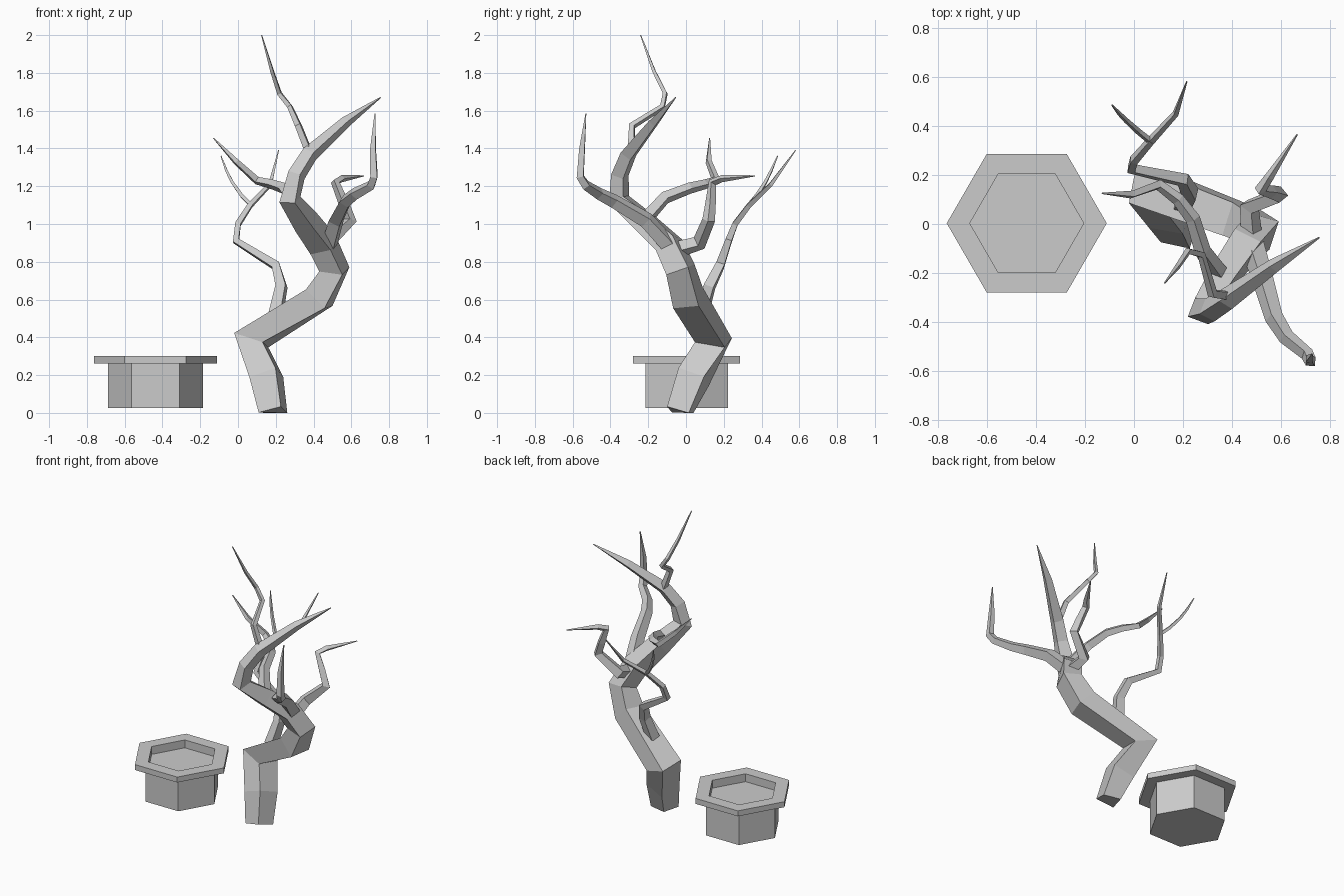
import bpy, bmesh, math
from mathutils import Vector


def finish(bm, name):
    bmesh.ops.recalc_face_normals(bm, faces=bm.faces)
    me = bpy.data.meshes.new(name)
    bm.to_mesh(me)
    bm.free()
    ob = bpy.data.objects.new(name, me)
    bpy.context.collection.objects.link(ob)
    return ob


def skin(bm, rings):
    n = len(rings[0])
    for a, b in zip(rings, rings[1:]):
        for i in range(n):
            j = (i + 1) % n
            bm.faces.new((a[i], a[j], b[j], b[i]))
    bm.faces.new(rings[0])
    bm.faces.new(rings[-1])


def limb(name, path, sides=4, turn=31):
    """Four-sided tapering tube; path rows are x, y, z, corner radius."""
    bm = bmesh.new()
    pts = [Vector(p[:3]) for p in path]
    u = Vector((math.cos(math.radians(turn)), math.sin(math.radians(turn)), 0))
    rings = []
    for i, p in enumerate(pts):
        before = (p - pts[i - 1]).normalized() if i else Vector()
        after = (pts[i + 1] - p).normalized() if i < len(pts) - 1 else Vector()
        t = (before + after).normalized()
        u = (u - t * u.dot(t)).normalized()
        v = t.cross(u)
        ring = []
        for k in range(sides):
            a = 2 * math.pi * k / sides
            c = p + (u * math.cos(a) + v * math.sin(a)) * path[i][3]
            c.z = max(c.z, 0)
            ring.append(bm.verts.new(c))
        rings.append(ring)
    skin(bm, rings)
    return finish(bm, name)


def lathe(name, profile, centre, sides=6):
    bm = bmesh.new()
    rings = []
    for r, z in profile:
        rings.append([bm.verts.new((centre[0] + r * math.cos(2 * math.pi * k / sides),
                                    centre[1] + r * math.sin(2 * math.pi * k / sides), z))
                      for k in range(sides)])
    skin(bm, rings)
    return finish(bm, name)


# Hexagonal pot with flanged rim and shallow recess
lathe("pot", [(.252, .027), (.252, .262), (.326, .262), (.326, .30),
              (.232, .30), (.232, .245)], (-.437, .003))

# Twisting trunk running out into the main leader
limb("trunk", [(.185, -.03, 0, .088), (.15, .04, .19, .105), (.07, .145, .385, .115),
               (.43, .01, .61, .10), (.51, -.03, .76, .09), (.45, -.09, .89, .085),
               (.36, -.22, 1.01, .075), (.275, -.355, 1.13, .062),
               (.31, -.35, 1.26, .05), (.38, -.305, 1.37, .046),
               (.57, -.17, 1.54, .03), (.755, -.055, 1.67, .003)])

# Tall thin top branch
limb("top_branch", [(.375, -.29, 1.38, .024), (.32, -.285, 1.52, .021),
                    (.275, -.125, 1.62, .017), (.22, -.11, 1.69, .015),
                    (.18, -.17, 1.81, .012), (.125, -.24, 2.0, .003)])

# Front right branch
limb("front_branch", [(.48, -.08, .88, .05), (.52, -.21, 1.02, .045),
                      (.57, -.38, 1.12, .038), (.62, -.46, 1.16, .033),
                      (.705, -.53, 1.205, .028), (.72, -.56, 1.25, .026),
                      (.715, -.55, 1.4, .02), (.725, -.53, 1.585, .003)])

# Back right hooked branch
limb("hooked_branch", [(.48, -.06, .86, .045), (.47, .07, .9, .042),
                       (.595, .12, 1.02, .034), (.56, .13, 1.11, .028),
                       (.515, .14, 1.22, .024), (.55, .19, 1.24, .019),
                       (.665, .365, 1.255, .003)])

# Left branch
limb("left_branch", [(.36, -.22, 1.02, .04), (.28, -.11, 1.14, .034),
                     (.24, .02, 1.19, .03), (.18, .1, 1.21, .026),
                     (.1, .16, 1.23, .023), (-.01, .12, 1.33, .018),
                     (-.13, .125, 1.455, .003)])

# Low back branch and its two twigs
limb("back_branch", [(.2, .08, .52, .045), (.23, .125, .67, .038),
                     (.2, .18, .78, .032), (-.01, .225, .91, .024),
                     (0, .26, 1.0, .021), (.065, .335, 1.1, .018),
                     (.17, .45, 1.21, .014), (.215, .58, 1.39, .003)])
limb("back_twig", [(.07, .335, 1.1, .014), (.02, .375, 1.15, .013),
                   (-.03, .42, 1.22, .011), (-.06, .45, 1.28, .009),
                   (-.09, .485, 1.36, .003)])
